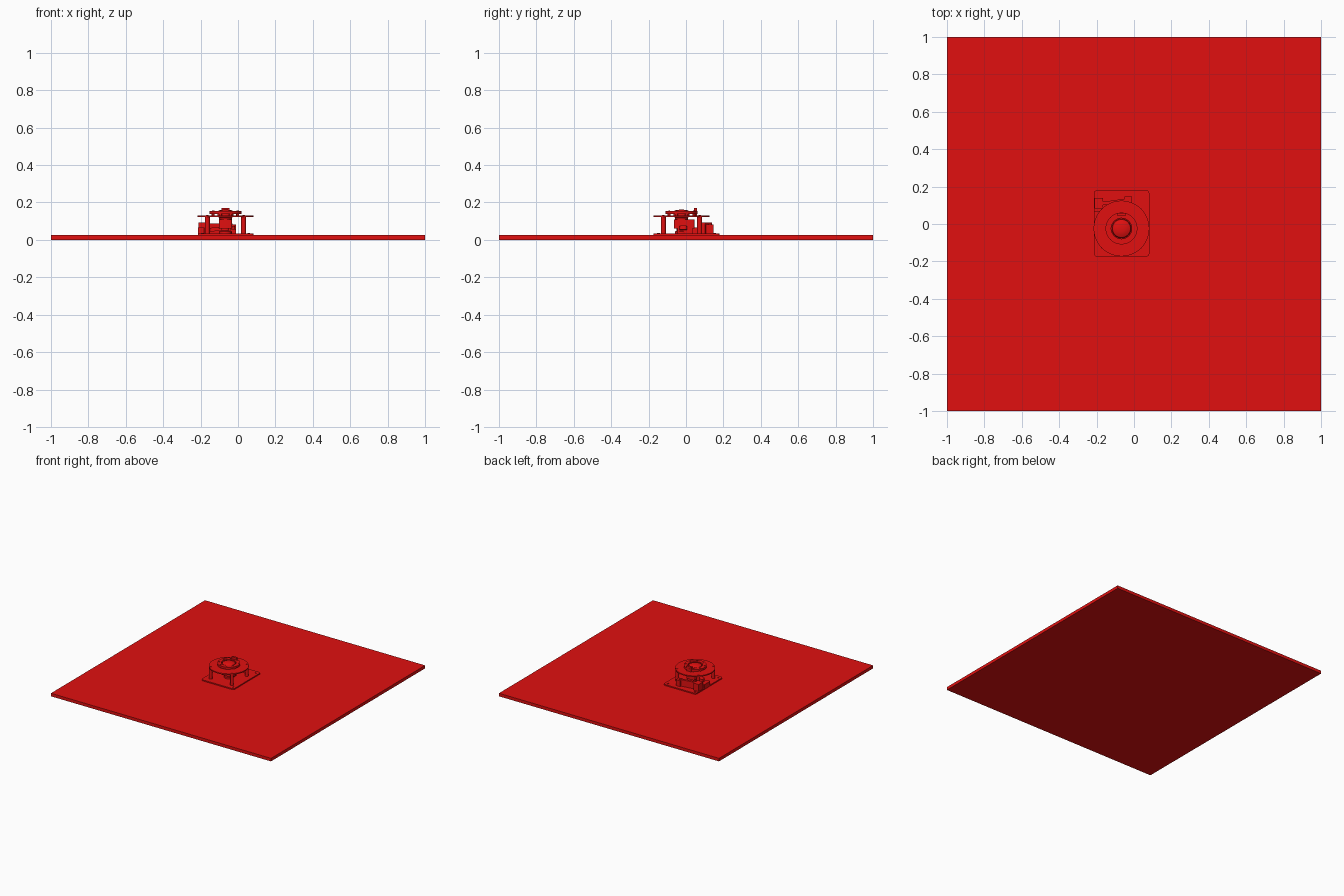
import bpy, bmesh, math
from mathutils import Matrix

if "Cube" in bpy.data.objects:
    bpy.data.objects.remove(bpy.data.objects["Cube"])

red = bpy.data.materials.new("red_paint")
red.diffuse_color = (0.75, 0.005, 0.005, 1)
red.use_nodes = True
red.node_tree.nodes["Principled BSDF"].inputs["Base Color"].default_value = red.diffuse_color
CX, CY = -0.067, -0.024  # axis of the turntable


def finish(name, bm, smooth=True):
    bmesh.ops.recalc_face_normals(bm, faces=bm.faces)
    me = bpy.data.meshes.new(name)
    bm.to_mesh(me)
    bm.free()
    ob = bpy.data.objects.new(name, me)
    bpy.context.collection.objects.link(ob)
    me.materials.append(red)
    if smooth:
        bpy.ops.object.select_all(action='DESELECT')
        bpy.context.view_layer.objects.active = ob
        ob.select_set(True)
        bpy.ops.object.shade_smooth_by_angle(angle=math.radians(35))
    return ob


def box(name, x0, x1, y0, y1, z0, z1, corner=0.0, turn=0.0):
    bm = bmesh.new()
    bmesh.ops.create_cube(bm, size=1)
    bmesh.ops.scale(bm, vec=(x1 - x0, y1 - y0, z1 - z0), verts=bm.verts)
    if corner:
        up = [e for e in bm.edges if abs(e.verts[0].co.z - e.verts[1].co.z) > 1e-5]
        bmesh.ops.bevel(bm, geom=up, offset=corner, segments=5, profile=0.5, affect='EDGES')
    ob = finish(name, bm)
    ob.location = ((x0 + x1) / 2, (y0 + y1) / 2, (z0 + z1) / 2)
    ob.rotation_euler.z = math.radians(turn)
    return ob


def lathe(name, profile, x=CX, y=CY, sides=48, closed=False):
    """Spin an (r, z) profile round a vertical axis."""
    bm = bmesh.new()
    rings = []
    for r, z in profile:
        if r == 0:
            rings.append([bm.verts.new((x, y, z))] * sides)
        else:
            rings.append([bm.verts.new((x + r * math.cos(2 * math.pi * i / sides),
                                        y + r * math.sin(2 * math.pi * i / sides), z))
                          for i in range(sides)])
    pairs = list(zip(rings, rings[1:])) + ([(rings[-1], rings[0])] if closed else [])
    for a, b in pairs:
        for i in range(sides):
            j = (i + 1) % sides
            bm.faces.new(dict.fromkeys((a[i], a[j], b[j], b[i])))
    return finish(name, bm)


def post(name, x, y, r, z0, z1, sides=20):
    return lathe(name, [(0, z0), (r, z0), (r, z1), (0, z1)], x, y, sides)


def ring(name, r0, r1, z0, z1):
    return lathe(name, [(r0, z0), (r1, z0), (r1, z1), (r0, z1)], closed=True)


def around(n, radius, start=0):
    for i in range(n):
        a = math.radians(start) + 2 * math.pi * i / n
        yield i, CX + radius * math.cos(a), CY + radius * math.sin(a)


# Ground slab and base plate with corner screws
box("ground_slab", -1, 1, -1, 1, 0, 0.025)
box("base_plate", -0.215, 0.082, -0.174, 0.18, 0.025, 0.034, corner=0.016)
for i, (x, y) in enumerate([(-0.19, -0.147), (0.057, -0.147), (-0.19, 0.154), (0.057, 0.154)]):
    post(f"base_screw_{i}", x, y, 0.007, 0.034, 0.037, 12)

# Turntable deck on four standoffs
ring("deck_disc", 0.04, 0.149, 0.122, 0.131)
for i, x, y in around(4, 0.137, 45):
    post(f"standoff_{i}", x, y, 0.013, 0.034, 0.122)
    post(f"standoff_screw_{i}", x, y, 0.007, 0.131, 0.134, 12)

# Upper flange with bolts, spacers and an index tab
ring("flange_ring", 0.055, 0.085, 0.138, 0.154)
for i, x, y in around(8, 0.071, 22.5):
    post(f"flange_spacer_{i}", x, y, 0.008, 0.130, 0.139, 12)
    post(f"flange_bolt_{i}", x, y, 0.006, 0.154, 0.157, 6)
box("index_tab", CX - 0.022, CX + 0.022, 0.044, 0.06, 0.13, 0.171)

# Central spindle with a rounded cap
lathe("spindle", [(0, 0.034), (0.034, 0.034), (0.034, 0.045), (0.026, 0.05), (0.026, 0.1),
                  (0.034, 0.105), (0.034, 0.118), (0.042, 0.125), (0.042, 0.138),
                  (0.052, 0.141), (0.048, 0.151), (0.034, 0.158), (0.018, 0.161), (0, 0.162)])

# Drive housing round the spindle, lever arm and sensor block
box("drive_housing", CX - 0.035, CX + 0.035, -0.065, 0.045, 0.06, 0.108, corner=0.008)
box("housing_foot", CX - 0.025, CX + 0.03, -0.045, 0.035, 0.034, 0.06)
arm = box("lever_arm", -0.15, -0.015, -0.035, 0.005, 0.05, 0.07, corner=0.012)
arm.rotation_euler.y = math.radians(-5)

# Motor block and cable clamp at the back left
box("motor_block", -0.212, -0.165, 0.082, 0.14, 0.034, 0.092, corner=0.004)
box("back_bracket", -0.17, -0.03, 0.11, 0.128, 0.034, 0.088, turn=8)
box("cable_clamp", -0.05, -0.01, 0.105, 0.148, 0.034, 0.082, corner=0.004)
box("side_block", -0.215, -0.18, -0.01, 0.07, 0.034, 0.065, corner=0.004)
